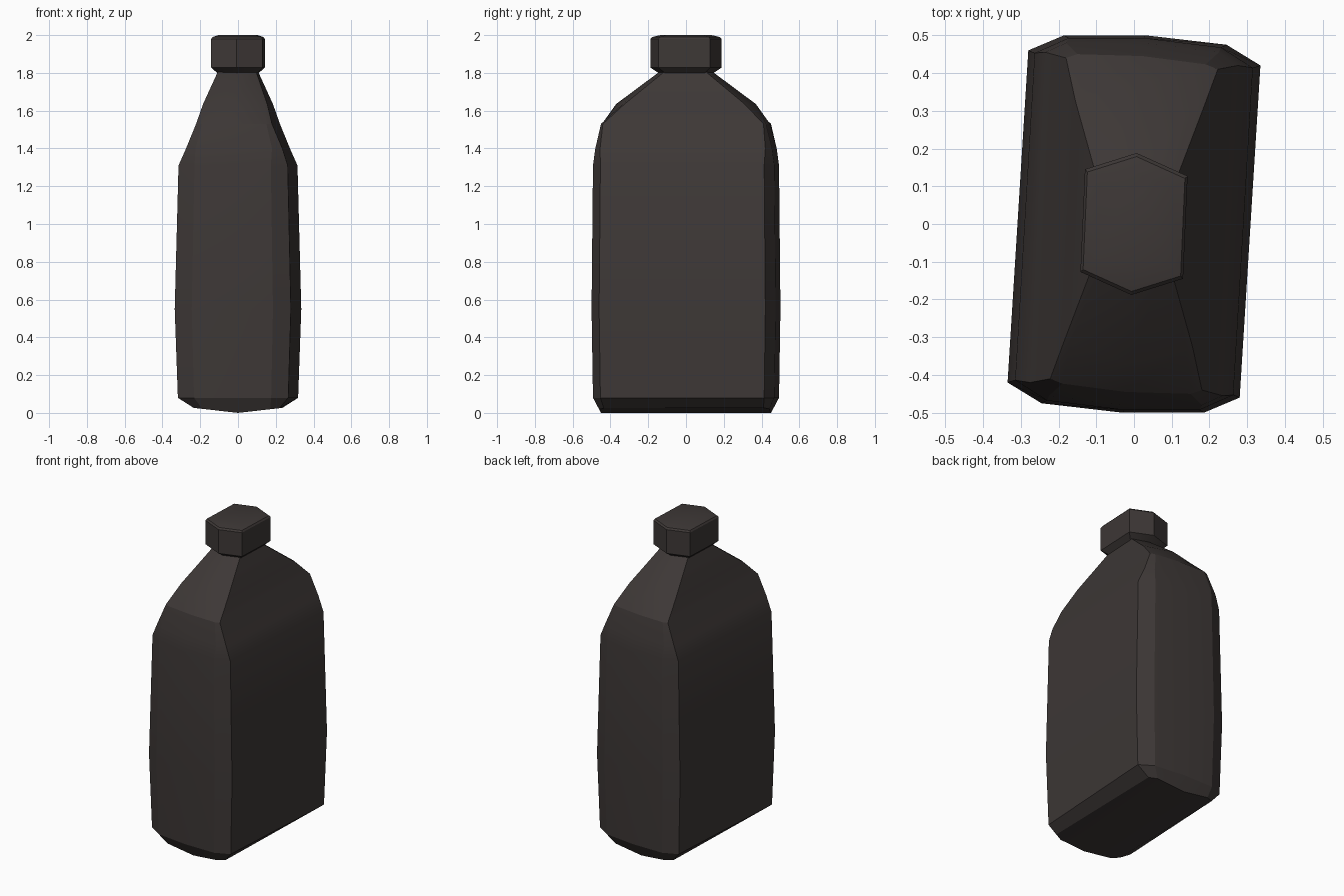
import bpy, bmesh

if "Cube" in bpy.data.objects:
    bpy.data.objects.remove(bpy.data.objects["Cube"])

dark = bpy.data.materials.new("dark brown glass")
dark.diffuse_color = (0.047, 0.039, 0.037, 1)
dark.use_nodes = True
dark.node_tree.nodes["Principled BSDF"].inputs["Base Color"].default_value = dark.diffuse_color


def ring(half, z):
    """Half an outline plus its copy turned 180 degrees; z may be a function of x."""
    pts = half + [(-x, -y) for x, y in half]
    return [(x, y, z(x) if callable(z) else z) for x, y in pts]


def loft(name, rings, split_bottom, angle):
    bm = bmesh.new()
    loops = [[bm.verts.new(p) for p in r] for r in rings]
    n = len(loops[0])
    for a, b in zip(loops, loops[1:]):
        for i in range(n):
            j = (i + 1) % n
            bm.faces.new((a[i], a[j], b[j], b[i]))
    bm.faces.new(loops[-1])
    low = loops[0]
    if split_bottom:  # keel line through the middle of the base
        k, h = n // 4, n // 2
        bm.faces.new(low[k:k + h + 1])
        bm.faces.new(low[k + h:] + low[:k + 1])
    else:
        bm.faces.new(low)
    bmesh.ops.recalc_face_normals(bm, faces=bm.faces)
    me = bpy.data.meshes.new(name)
    bm.to_mesh(me)
    bm.free()
    ob = bpy.data.objects.new(name, me)
    bpy.context.collection.objects.link(ob)
    me.materials.append(dark)
    bpy.ops.object.select_all(action='DESELECT')
    bpy.context.view_layer.objects.active = ob
    ob.select_set(True)
    bpy.ops.object.shade_smooth_by_angle(angle=angle)
    return ob


# Body: slightly skewed ten-sided outline, right rear corner to left rear corner
outline = [(0.335, 0.42), (0.245, 0.475), (0.03, 0.50), (-0.185, 0.50), (-0.28, 0.46)]


def scaled(sx, sy):
    return [(x * sx, y * sy) for x, y in outline]


base = [(0.235, 0.41), (0.19, 0.44), (0.0, 0.45), (-0.17, 0.46), (-0.22, 0.435)]
shoulder_low = [(0.275, 0.42), (0.225, 0.455), (0.03, 0.48), (-0.18, 0.48), (-0.235, 0.455)]
shoulder_mid = [(0.222, 0.41), (0.19, 0.423), (0.022, 0.445), (-0.15, 0.45), (-0.18, 0.44)]
shoulder_top = [(0.185, 0.31), (0.17, 0.32), (0.012, 0.37), (-0.14, 0.335), (-0.155, 0.325)]
neck = [(0.105, 0.10), (0.09, 0.105), (0.005, 0.135), (-0.08, 0.115), (-0.095, 0.11)]
loft("bottle_body", [
    ring(base, lambda x: 0.025 * abs(x) / 0.22),
    ring(scaled(0.95, 0.985), 0.08),
    ring(outline, 0.55),
    ring(scaled(0.94, 0.985), 1.31),
    ring(shoulder_low, 1.40),
    ring(shoulder_mid, 1.53),
    ring(shoulder_top, 1.635),
    ring(neck, 1.81),
], True, 0.35)

# Cap: six-sided with bevelled rims
hexagon = [(0.142, 0.127), (0.007, 0.188), (-0.13, 0.145)]


def cap_ring(s, z):
    return ring([(x * s, y * s) for x, y in hexagon], z)


loft("bottle_cap", [
    cap_ring(0.74, 1.795), cap_ring(1, 1.828), cap_ring(1, 1.98),
    cap_ring(0.95, 1.99), cap_ring(0.72, 2.0),
], False, 0.5)
